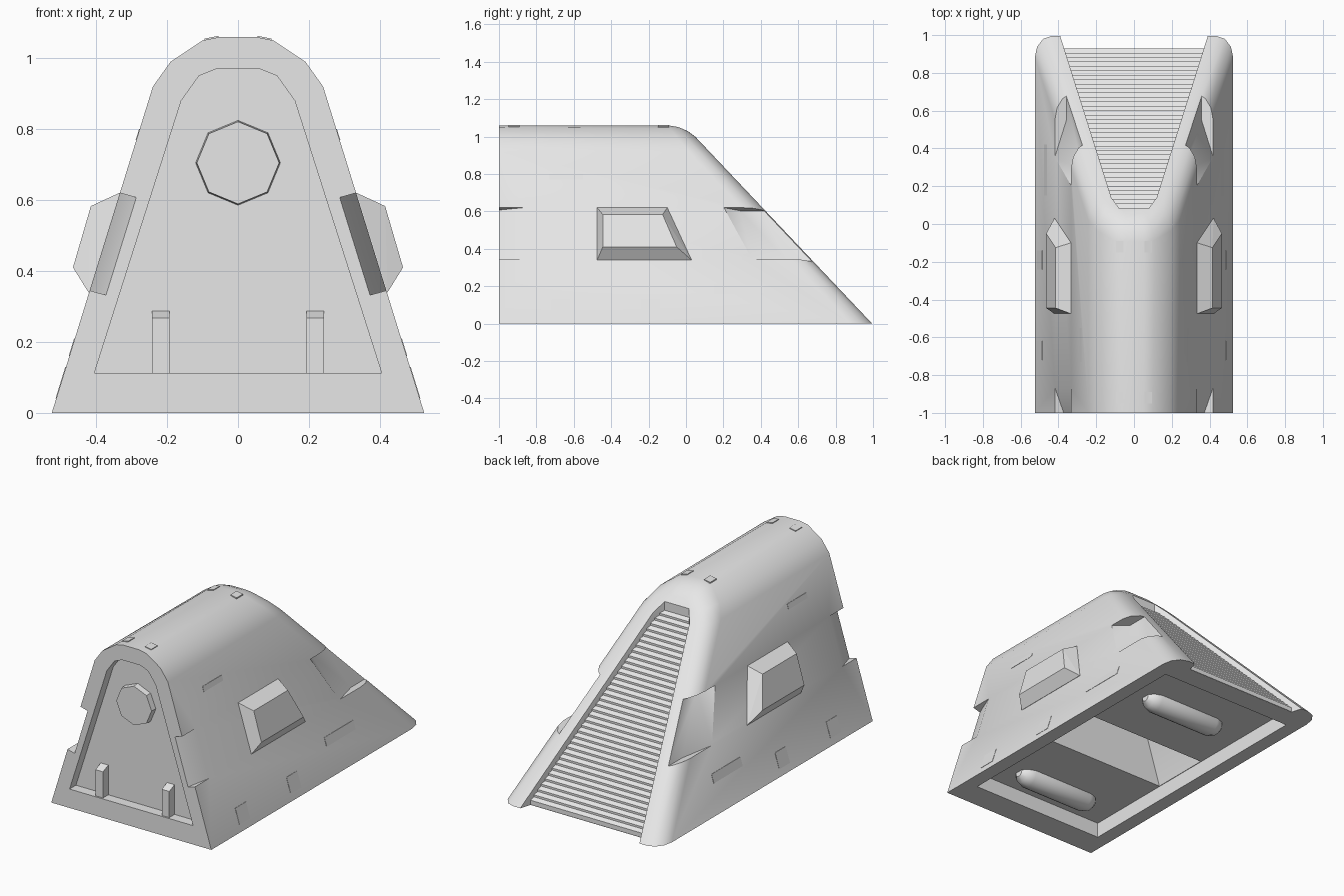
import bpy, bmesh, math
from mathutils import Matrix

if "Cube" in bpy.data.objects:
    bpy.data.objects.remove(bpy.data.objects["Cube"])

grey = bpy.data.materials.new("light grey")
grey.use_nodes = True
grey.diffuse_color = (0.8, 0.8, 0.8, 1)
grey.node_tree.nodes["Principled BSDF"].inputs["Base Color"].default_value = (0.8, 0.8, 0.8, 1)


def slope_y(z):
    """Rear slope, y at a given height."""
    return 0.995 - z * 0.946


def slope_z(y):
    return (0.995 - y) / 0.946


def side(z):
    """Half width of the leaning side wall."""
    return 0.525 - z * 0.31


def finish(name, bm):
    bmesh.ops.recalc_face_normals(bm, faces=bm.faces)
    mesh = bpy.data.meshes.new(name)
    bm.to_mesh(mesh)
    bm.free()
    mesh.materials.append(grey)
    ob = bpy.data.objects.new(name, mesh)
    bpy.context.collection.objects.link(ob)
    return ob


def add_hull(bm, pts):
    verts = [bm.verts.new(p) for p in pts]
    bmesh.ops.convex_hull(bm, input=verts)


def hull(name, pts):
    bm = bmesh.new()
    add_hull(bm, pts)
    bmesh.ops.dissolve_limit(bm, angle_limit=0.01, verts=bm.verts, edges=bm.edges)
    return finish(name, bm)


def box(name, x0, x1, y0, y1, z0, z1):
    return hull(name, [(x, y, z) for x in (x0, x1) for y in (y0, y1) for z in (z0, z1)])


def activate(ob):
    bpy.ops.object.select_all(action="DESELECT")
    ob.select_set(True)
    bpy.context.view_layer.objects.active = ob


def cut(ob, cutter):
    cutter.hide_render = True
    mod = ob.modifiers.new("cut", "BOOLEAN")
    mod.operation = "DIFFERENCE"
    mod.solver = "EXACT"
    mod.object = cutter
    activate(ob)
    bpy.ops.object.modifier_apply(modifier=mod.name)
    bpy.data.objects.remove(cutter)


def mirrored(half):
    return [(s * x, z) for x, z in half for s in (1, -1)]


# Main shell: arched profile with a sloping rear
bm = bmesh.new()
arch = mirrored([(0.525, 0), (0.24, 0.92), (0.19, 0.99), (0.1, 1.05), (0.05, 1.06)])
add_hull(bm, [p for x, z in arch for p in ((x, -1, z), (x, slope_y(z), z))])
bmesh.ops.dissolve_limit(bm, angle_limit=0.01, verts=bm.verts, edges=bm.edges)
bmesh.ops.recalc_face_normals(bm, faces=bm.faces)
rear = max(bm.faces, key=lambda f: f.normal.y)
rim = [e for e in rear.edges if max(v.co.z for v in e.verts) > 0.01]
bmesh.ops.bevel(bm, geom=rim, offset=0.085, segments=3, profile=0.5, affect="EDGES")
body = finish("body_shell", bm)

# Recessed front panel
panel = mirrored([(0.405, 0.112), (0.16, 0.88), (0.11, 0.95), (0.06, 0.97)])
cut(body, hull("panel_cutter", [(x, y, z) for x, z in panel for y in (-1.1, -0.94)]))

# Wedge notches at the front corners and on the rear rim, square to the side walls
for s in (1, -1):
    front, back = [], []
    for z, reach in ((0.345, -0.32), (0.62, -0.21)):
        w, r = side(z), slope_y(z)
        front += [(s * (w + dx), y, z + 0.28 * dx) for dx, y in
                  ((-0.046, -1.05), (-0.046, -1), (0.003, -0.86), (0.06, -0.86), (0.06, -1.05))]
        back += [(s * (w + dx), r + dy, z + 0.28 * dx) for dx, dy in
                 ((-0.06, 0.06), (-0.06, -0.12), (0.003, reach), (0.06, reach), (0.06, 0.06))]
    cut(body, hull("front_notch_cutter", front))
    cut(body, hull("rear_notch_cutter", back))

# Tapered stairwell in the slope
well = mirrored([(0.424, 1.1), (0.12, 0.14), (0.08, 0.085)])
cut(body, hull("stairwell_cutter", [(x, y, slope_z(y) + d) for x, y in well for d in (-0.07, 0.4)]))

# Underside recess with a hollow middle bay
cut(body, box("underside_cutter", -0.44, 0.44, -0.84, 0.8, -0.1, 0.09))
cut(body, hull("bay_cutter", [(s * x, y, z) for s in (1, -1) for y in (-0.3, 0.06)
                              for x, z in ((0.44, 0.08), (0.24, 0.72), (0.12, 0.82))]))
activate(body)
bpy.ops.object.shade_smooth_by_angle(angle=math.radians(38))

# Overlapping slats down the stairwell, widening towards the ground
bm = bmesh.new()
count, top, end = 36, 0.085, 0.93


def half_width(y):
    return 0.08 + 0.04 * (y - 0.085) / 0.055 if y < 0.14 else 0.12 + 0.317 * (y - 0.14)


run = (end - top) / count
for i in range(count):
    y0 = top + i * run
    y1 = y0 + run
    high, low = slope_z(y0) - 0.052, slope_z(y1) - 0.04
    section = [(y0, high), (y1, low), (y0, high - 0.05), (y1, low - 0.05)]
    add_hull(bm, [(s * (half_width(y) + 0.006), y, max(z, 0.002))
                  for s in (1, -1) for y, z in section])
finish("rear_steps", bm)

# Front hub and upright posts
bm = bmesh.new()
bmesh.ops.create_cone(bm, cap_ends=True, segments=8, radius1=0.12, radius2=0.116, depth=0.04,
                      matrix=Matrix.Translation((0, -0.955, 0.705)) @ Matrix.Rotation(math.pi / 2, 4, "X"))
finish("front_hub", bm)

for s, label in ((1, "left"), (-1, "right")):
    hull(label + "_post", [(s * x, y, z) for x in (0.193, 0.242) for y, z in
                           ((-0.93, 0.105), (-0.99, 0.105), (-0.99, 0.267), (-0.93, 0.292))])

    # Raised side pod with chamfered border
    base = [(-0.475, 0.62), (-0.1, 0.62), (0.03, 0.34), (-0.475, 0.34)]
    face = [(-0.445, 0.583), (-0.125, 0.583), (-0.05, 0.41), (-0.445, 0.41)]
    hull(label + "_side_pod", [(s * (side(z) - 0.02), y, z) for y, z in base]
         + [(s * (side(z) + 0.002), y, z) for y, z in base]
         + [(s * (0.585 - 0.292 * z), y, z) for y, z in face])

    # Thin hull plates
    for n, (y0, y1, z0, z1) in enumerate([(-0.24, -0.14, 0.04, 0.13), (-0.72, -0.62, 0.04, 0.13),
                                          (-0.73, -0.55, 0.77, 0.8), (0.15, 0.42, 0.16, 0.21)]):
        hull(f"{label}_hull_plate_{n}", [(s * (side(z) + d), y, z) for d in (-0.004, 0.002)
                                         for y in (y0, y1) for z in (z0, z1)])

    # Small roof tabs
    for n, y in enumerate((-0.92, -0.12)):
        hull(f"{label}_roof_tab_{n}", [(s * x, y + d, z + t) for x, z in ((0.055, 1.059), (0.095, 1.051))
                                       for d in (-0.03, 0.03) for t in (-0.004, 0.004)])

# Underside capsules
for label, y in (("front", -0.68), ("rear", 0.42)):
    bm = bmesh.new()
    for s in (1, -1):
        for x, r in ((0.2, 0.07), (0.245, 0.054), (0.27, 0.025)):
            for k in range(16):
                a = k * math.tau / 16
                bm.verts.new((s * x, y + r * math.cos(a), 0.085 + r * math.sin(a)))
    bmesh.ops.convex_hull(bm, input=bm.verts)
    bmesh.ops.dissolve_limit(bm, angle_limit=0.01, verts=bm.verts, edges=bm.edges)
    activate(finish(label + "_underside_capsule", bm))
    bpy.ops.object.shade_smooth_by_angle(angle=math.radians(30))
